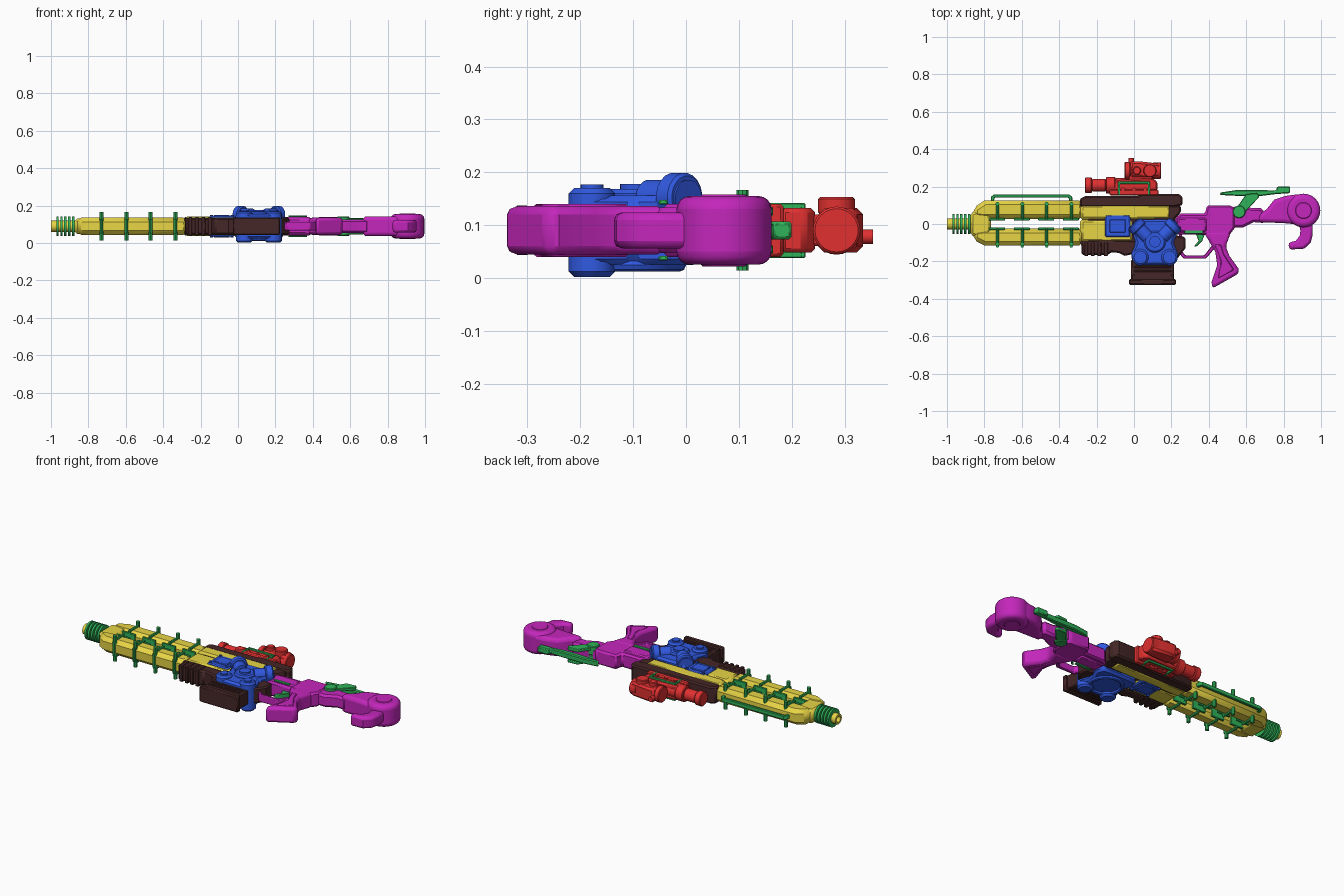
import bpy, bmesh, math
from mathutils import Vector

ZC = 0.09  # mid-plane of the whole model
COL = dict(yellow=(.8, .66, .06, 1), dark=(.06, .02, .02, 1), magenta=(.55, .02, .5, 1),
           blue=(.03, .1, .75, 1), red=(.75, .03, .03, 1), green=(.03, .45, .1, 1))
MAT = {}
for k, c in COL.items():
    MAT[k] = bpy.data.materials.new(k + "_paint")
    MAT[k].diffuse_color = c


def finish(name, bm, col, bevel=0, seg=1):
    bmesh.ops.recalc_face_normals(bm, faces=bm.faces)
    me = bpy.data.meshes.new(name)
    bm.to_mesh(me)
    bm.free()
    me.materials.append(MAT[col])
    ob = bpy.data.objects.new(name, me)
    bpy.context.collection.objects.link(ob)
    if bevel:
        m = ob.modifiers.new("bevel", 'BEVEL')
        m.width, m.segments, m.limit_method, m.angle_limit = bevel, seg, 'ANGLE', math.radians(40)
    bpy.context.view_layer.objects.active = ob
    ob.select_set(True)
    bpy.ops.object.shade_smooth_by_angle(angle=math.radians(35))
    ob.select_set(False)
    return ob


def prism(name, pts, hz, col, bevel=.008, zc=ZC, seg=1):
    """Side outline in x,y extruded by +-hz around zc."""
    bm = bmesh.new()
    lo = [bm.verts.new((x, y, zc - hz)) for x, y in pts]
    hi = [bm.verts.new((x, y, zc + hz)) for x, y in pts]
    bm.faces.new(lo)
    bm.faces.new(hi)
    for i in range(len(pts)):
        j = (i + 1) % len(pts)
        bm.faces.new((lo[i], lo[j], hi[j], hi[i]))
    return finish(name, bm, col, bevel, seg)


def box(name, x0, x1, y0, y1, hz, col, bevel=.006, zc=ZC):
    return prism(name, [(x0, y0), (x1, y0), (x1, y1), (x0, y1)], hz, col, bevel, zc)


def rod(name, a, b, r, col, n=20, r2=None, bevel=0):
    a, b = Vector(a), Vector(b)
    bm = bmesh.new()
    bmesh.ops.create_cone(bm, cap_ends=True, segments=n, radius1=r, radius2=r if r2 is None else r2, depth=(b - a).length)
    bm.transform(Vector((0, 0, 1)).rotation_difference(b - a).to_matrix().to_4x4())
    bmesh.ops.translate(bm, vec=(a + b) / 2, verts=bm.verts)
    return finish(name, bm, col, bevel)


def circle(cx, cy, r, n=32):
    return [(cx + r * math.cos(2 * math.pi * i / n), cy + r * math.sin(2 * math.pi * i / n)) for i in range(n)]


# Muzzle with cooling rings
muzzle = rod("muzzle", (-1, 0, ZC), (-.85, 0, ZC), .03, 'yellow')
bore = rod("bore_cutter", (-1.1, 0, ZC), (-.9, 0, ZC), .018, 'dark')
bore.hide_render = True
bore.hide_set(True)
m = muzzle.modifiers.new("bore", 'BOOLEAN')
m.object, m.operation = bore, 'DIFFERENCE'
for i in range(5):
    x = -.965 + i * .021
    rod("muzzle_ring", (x - .006, 0, ZC), (x + .006, 0, ZC), .053, 'green', 24)

# Barrel shroud: nose, two chamfered beams, rear sleeve
prism("shroud_nose", [(-.875, -.06), (-.875, .06), (-.80, .085), (-.765, .085), (-.765, -.085), (-.80, -.085)], .042, 'yellow', .015)
prism("upper_beam", [(-.86, .035), (-.86, .085), (-.80, .125), (-.27, .125), (-.27, .028), (-.8, .028)], .046, 'yellow', .022)
prism("lower_beam", [(-.86, -.035), (-.86, -.085), (-.80, -.115), (-.27, -.115), (-.27, -.025), (-.8, -.025)], .046, 'yellow', .022)
box("rear_sleeve_top", -.29, .2, .02, .11, .052, 'yellow', .018)
box("rear_sleeve_low", -.29, .0, -.10, .03, .046, 'yellow', .018)

# Green clamps and bolts on the beams, both faces
for x in (-.73, -.597, -.467, -.335):
    for s in (1, -1):
        rod("clamp_bolt", (x, s * .107, .014), (x, s * .107, .166), .011, 'green', 8)
        for f in (1, -1):
            z = ZC + f * .049
            rod("clamp_bar", (x, s * .115, z), (x, s * .028, z), .008, 'green', 8)
        rod("clamp_web", (x, s * .028, ZC - .049), (x, s * .028, ZC + .049), .008, 'green', 8)
        box("clamp_foot", x - .045, x + .04, s * .025 - .006, s * .025 + .006, .04, 'green', .002)
    rod("lower_clip", (x, -.118, ZC - .04), (x, -.118, ZC + .04), .009, 'green', 8)

# Rail above the upper beam
prism("top_rail", [(-.765, .12), (-.765, .145), (-.75, .157), (-.345, .157), (-.33, .145), (-.33, .12),
                   (-.345, .12), (-.35, .141), (-.745, .141), (-.75, .12)], .012, 'green', .003)

# Dark receiver
prism("receiver_top", [(-.29, .09), (-.29, .135), (-.26, .15), (.02, .15), (.04, .16), (.24, .16), (.26, .145), (.26, .10), (.2, .09)], .05, 'dark')
prism("receiver_rear", [(.17, .10), (.25, .10), (.25, .06), (.22, .03), (.22, -.06), (.275, -.07), (.275, -.13), (.22, -.2), (.1, -.2), (.1, .03)], .046, 'dark')
box("receiver_core", -.25, .2, -.14, .10, .04, 'dark')
prism("fore_grip", [(-.29, -.09), (-.28, -.12), (-.28, -.165), (-.14, -.165), (-.12, -.15), (-.08, -.155), (-.05, -.17), (.0, -.16), (.02, -.09)], .045, 'dark')
for i in range(4):
    box("fore_grip_rib", -.265 + i * .035, -.245 + i * .035, -.172, -.10, .049, 'dark', .003)
box("magazine", -.015, .215, -.31, -.19, .043, 'dark')
box("magazine_base", -.028, .225, -.325, -.295, .047, 'dark')
for i in range(3):
    box("magazine_rib", .0, .2, -.235 - i * .022, -.225 - i * .022, .047, 'dark', .002)

# Blue mechanism: side panel, plates, pivots
box("side_panel", -.155, -.02, -.07, .05, .054, 'blue')
for f in (1, -1):
    box("panel_inset", -.13, -.045, -.045, .025, .005, 'blue', .003, ZC + f * .056)
    for x in (-.142, -.033):
        for y in (-.055, .037):
            rod("panel_screw", (x, y, ZC), (x, y, ZC + f * .061), .008, 'blue', 8)
prism("mechanism_plate", [(-.015, -.03), (.0, .02), (.05, .025), (.18, .025), (.225, .02), (.24, -.03), (.21, -.1),
                          (.235, -.16), (.23, -.2), (.19, -.22), (.03, -.22), (-.01, -.2), (-.015, -.16), (.01, -.1)], .066, 'blue', .012)
for s in (-1, 1):
    cx = .112 + s * .078
    rod("lower_pivot", (cx, -.178, .002), (cx, -.178, .17), .044, 'blue', 20, bevel=.01)
    rod("pivot_cap", (cx, -.178, .16), (cx, -.178, .177), .022, 'blue', 16)
    rod("upper_arm", (.112 + s * .115, .005, .15), (.112 + s * .04, -.07, .15), .036, 'blue', 20)
    rod("upper_arm_collar", (.112 + s * .112, .002, .152), (.112 + s * .082, -.028, .152), .047, 'blue', 20, bevel=.006)
rod("hub", (.112, -.095, .10), (.112, -.095, .168), .058, 'blue', 24, bevel=.008)
rod("hub_cap", (.112, -.095, .16), (.112, -.095, .178), .03, 'blue', 20)
bm = bmesh.new()  # raised ring on the underside
ring = [bm.verts.new((.112 + .088 + .012 * math.cos(a), -.1, .024 + .012 * math.sin(a))) for a in [i * math.pi / 4 for i in range(8)]]
edges = [bm.edges.new((ring[i], ring[(i + 1) % 8])) for i in range(8)]
bmesh.ops.spin(bm, geom=ring + edges, cent=(.112, -.1, 0), axis=(0, 0, 1), angle=2 * math.pi, steps=32, use_merge=True)
finish("underside_ring", bm, 'blue')

# Red scope and its mount
box("scope_mount", -.13, .13, .152, .185, .05, 'red')
prism("scope_cradle", [(-.12, .18), (-.10, .235), (.10, .245), (.125, .225), (.125, .18)], .042, 'red')
box("scope_riser", -.03, .1, .22, .265, .03, 'red')
for x0, x1, r in ((-.262, -.225, .041), (-.225, -.15, .034), (-.15, -.10, .045), (-.10, -.04, .038)):
    rod("lower_lens_tube", (x0, .207, ZC), (x1, .207, ZC), r, 'red', 24, bevel=.004)
for x0, x1, r in ((-.05, -.02, .046), (-.02, .10, .04), (.10, .145, .045)):
    rod("scope_tube", (x0, .285, ZC), (x1, .285, ZC), r, 'red', 24, bevel=.004)
prism("scope_housing", [(-.02, .25), (-.02, .335), (.03, .335), (.14, .322), (.14, .25)], .042, 'red', .012)
rod("scope_knob", (-.015, .31, ZC - .012), (-.015, .354, ZC - .012), .014, 'red', 12)
for x, r in ((.085, .035), (.015, .022)):
    rod("scope_dial", (x, .285, ZC + .03), (x, .285, .153), r, 'red', 20, bevel=.004)
for f in (1, -1):
    z = ZC + f * .046
    box("mount_strip", -.085, .085, .215, .226, .006, 'green', .002, z)
    for x in (-.08, .08):
        box("mount_strip_leg", x - .006, x + .006, .155, .22, .006, 'green', .002, z)
    for x in (-.06, .0, .06):
        rod("mount_bolt", (x, .185, ZC), (x, .185, ZC + f * .052), .01, 'red', 8)

# Magenta stock: body, neck, butt, hook
prism("stock_body", [(.22, -.055), (.22, .03), (.25, .055), (.38, .055), (.39, .10), (.52, .10), (.54, .08), (.54, -.02), (.51, -.06)], .043, 'magenta', .01)
box("stock_shoulder", .23, .39, -.045, .035, .05, 'magenta', .01)
prism("stock_neck", [(.5, -.02), (.5, .085), (.58, .10), (.63, .085), (.69, .085), (.70, .005), (.64, .01), (.58, -.02)], .037, 'magenta', .012)
prism("stock_horn", [(.665, .01), (.80, .005), (.9, -.005), (.92, .15), (.87, .158), (.81, .15), (.75, .13), (.71, .08), (.67, .05)], .053, 'magenta', .022, seg=3)
prism("butt_disc", circle(.906, .072, .09), .065, 'magenta', .025, seg=4)
prism("butt_cap", circle(.906, .072, .045, 24), .068, 'magenta', .004)
prism("butt_hook", [(.955, .02), (.955, -.06), (.945, -.1), (.91, -.132), (.83, -.137), (.825, -.1),
                    (.865, -.09), (.888, -.06), (.89, -.02), (.86, .01)], .034, 'magenta', .014, seg=2)

# Pistol grip, trigger guard, trigger
prism("pistol_grip", [(.37, -.04), (.40, -.09), (.435, -.15), (.445, -.22), (.415, -.31), (.418, -.345), (.56, -.265),
                      (.56, -.24), (.51, -.17), (.49, -.12), (.52, -.04)], .046, 'magenta', .016, seg=2)
prism("grip_panel", [(.43, -.11), (.465, -.2), (.45, -.29), (.535, -.245), (.48, -.16), (.465, -.11)], .05, 'magenta', .004)
prism("trigger_guard", [(.24, -.05), (.24, -.155), (.265, -.185), (.385, -.185), (.44, -.12), (.425, -.105),
                        (.375, -.168), (.275, -.168), (.257, -.145), (.257, -.05)], .022, 'magenta', .004)
prism("trigger", [(.33, -.05), (.345, -.09), (.32, -.12), (.335, -.12), (.365, -.09), (.38, -.05)], .014, 'green', .003)
for f in (1, -1):
    box("safety_lever", .27, .37, -.052, -.034, .004, 'green', .002, ZC + f * .053)

# Green cheek bar and its strut
prism("cheek_bar", [(.46, .155), (.46, .168), (.55, .182), (.76, .18), (.765, .2), (.835, .2), (.835, .165),
                    (.76, .16), (.68, .15), (.56, .15)], .017, 'green', .005)
for f in (1, -1):
    z = ZC + f * .036
    prism("cheek_strut", [(.53, .06), (.56, .035), (.60, .07), (.67, .145), (.66, .165), (.60, .16)], .009, 'green', .003, z)
    rod("strut_pivot", (.562, .065, ZC), (.562, .065, ZC + f * .052), .034, 'green', 20, bevel=.004)
